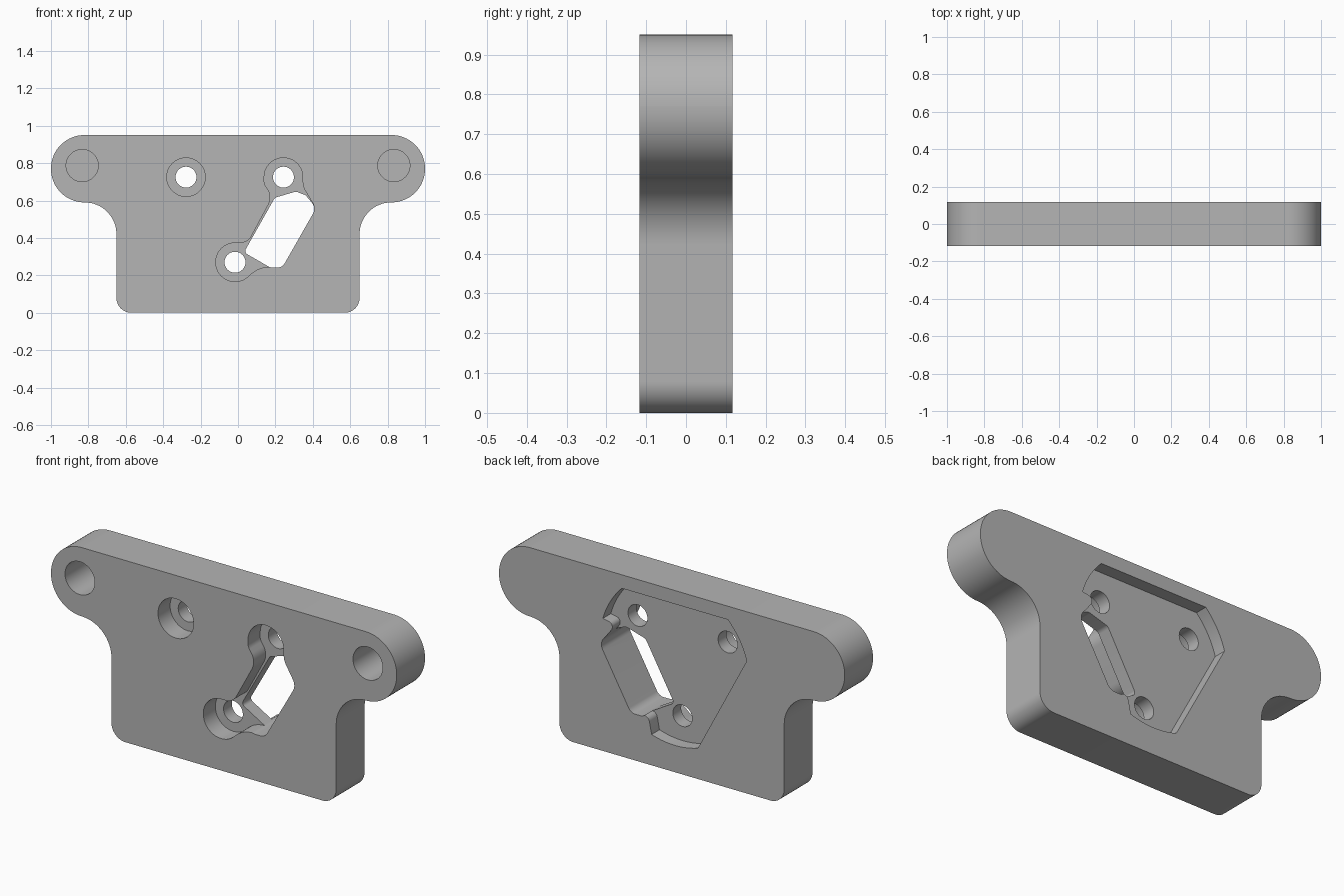
import bpy, bmesh, math
from mathutils import Vector

cube = bpy.data.objects.get("Cube")
if cube:
    bpy.data.objects.remove(cube, do_unlink=True)

grey = bpy.data.materials.new("plain_grey")
grey.use_nodes = True
grey.diffuse_color = (0.46, 0.46, 0.46, 1)
grey.node_tree.nodes["Principled BSDF"].inputs["Base Color"].default_value = grey.diffuse_color

HALF = 0.117                      # half the plate thickness
OUT = HALF + 0.05                 # where cutters stick out


def arc(cx, cz, r, start, end, steps=10):
    """Sharp profile points along an arc, angles in degrees."""
    angles = [math.radians(start + (end - start) * i / steps) for i in range(steps + 1)]
    return [(cx + r * math.cos(a), cz + r * math.sin(a), 0) for a in angles]


def rounded(corners, steps=10):
    """Turn (x, z, radius) corners into a filleted outline."""
    pts = []
    for i, (x, z, r) in enumerate(corners):
        p = Vector((x, z))
        if r == 0:
            pts.append(p)
            continue
        a = (Vector(corners[i - 1][:2]) - p).normalized()
        b = (Vector(corners[(i + 1) % len(corners)][:2]) - p).normalized()
        half = a.angle(b) / 2
        centre = p + (a + b).normalized() * (r / math.sin(half))
        v0 = p + a * (r / math.tan(half)) - centre
        v1 = p + b * (r / math.tan(half)) - centre
        sweep = math.pi - 2 * half
        for k in range(steps + 1):
            t = k / steps
            w0, w1 = math.sin((1 - t) * sweep), math.sin(t * sweep)
            pts.append(centre + (v0 * w0 + v1 * w1) / math.sin(sweep))
    return pts


def prism(name, pts, y0, y1):
    """Closed solid from an outline in the xz plane, between y0 and y1."""
    bm = bmesh.new()
    front = [bm.verts.new((p[0], y0, p[1])) for p in pts]
    back = [bm.verts.new((p[0], y1, p[1])) for p in pts]
    bm.faces.new(front)
    bm.faces.new(back[::-1])
    for i in range(len(pts)):
        bm.faces.new((front[i], front[i - 1], back[i - 1], back[i]))
    bm.normal_update()
    if bm.calc_volume(signed=True) < 0:
        bmesh.ops.reverse_faces(bm, faces=bm.faces[:])
    mesh = bpy.data.meshes.new(name)
    bm.to_mesh(mesh)
    bm.free()
    mesh.materials.append(grey)
    obj = bpy.data.objects.new(name, mesh)
    bpy.context.scene.collection.objects.link(obj)
    return obj


def cut(target, pts, y0, y1):
    """Subtract an extruded outline from the target."""
    cutter = prism("cutter", pts, y0, y1)
    cutter.hide_render = True
    mod = target.modifiers.new("cut", "BOOLEAN")
    mod.operation, mod.solver, mod.object = "DIFFERENCE", "EXACT", cutter
    bpy.context.view_layer.update()
    bpy.context.view_layer.objects.active = target
    bpy.ops.object.modifier_apply(modifier=mod.name)
    bpy.data.objects.remove(cutter, do_unlink=True)


def circle(x, z, r):
    return arc(x, z, r, 0, 360, 48)[:-1]


# Plate with rounded ears and a narrower body
side = [(1, 0.95, 0.179), (1, 0.59, 0.179), (0.65, 0.59, 0.17), (0.65, 0, 0.08)]
outline = side + [(-x, z, r) for x, z, r in reversed(side)]
plate = prism("mounting_plate", rounded(outline, 16), -HALF, HALF)

# Blind holes in the ears
for s in (-1, 1):
    cut(plate, circle(s * 0.833, 0.787, 0.086), -OUT, 0.093)

# Front recess joining two counterbores to the slot
front_recess = [
    (0.14, 0.828, 0.102), (0.346, 0.828, 0.102), (0.346, 0.675, 0.1),
    (0.415, 0.56, 0.05), (0.235, 0.245, 0.05), (0.112, 0.245, 0.14),
    (0.024, 0.167, 0.102), (-0.119, 0.167, 0.102), (-0.119, 0.373, 0.102),
    (0.052, 0.373, 0.07), (0.185, 0.62, 0.08), (0.14, 0.69, 0.05)]
FLOOR = -HALF + 0.1
cut(plate, rounded(front_recess), -OUT, FLOOR)
cut(plate, circle(-0.278, 0.725, 0.103), -OUT, FLOOR)

# Triangular pocket in the back, its corners trimmed by one large circle
hub = (-0.017, 0.573, 0.433)
back_pocket = (arc(*hub, 164, 135) + arc(*hub, 45, 16)
               + [(0.325, 0.68, 0.025), (0.412, 0.56, 0.045),
                  (0.233, 0.25, 0.045), (0.135, 0.25, 0.03)]
               + arc(*hub, 288, 252))
cut(plate, rounded(back_pocket), HALF - 0.065, OUT)

# Slanted slot through the plate
slot = [(0.032, 0.323, 0.02), (0.197, 0.615, 0.03), (0.31, 0.648, 0.03),
        (0.362, 0.628, 0.03), (0.418, 0.56, 0.05), (0.237, 0.242, 0.045),
        (0.172, 0.242, 0.04)]
cut(plate, rounded(slot), -OUT, OUT)

# Three screw holes
for x, z in ((-0.278, 0.725), (0.243, 0.725), (-0.016, 0.27)):
    cut(plate, circle(x, z, 0.056), -OUT, OUT)

bpy.ops.object.select_all(action="DESELECT")
plate.select_set(True)
bpy.context.view_layer.objects.active = plate
bpy.ops.object.shade_smooth_by_angle(angle=math.radians(30))
